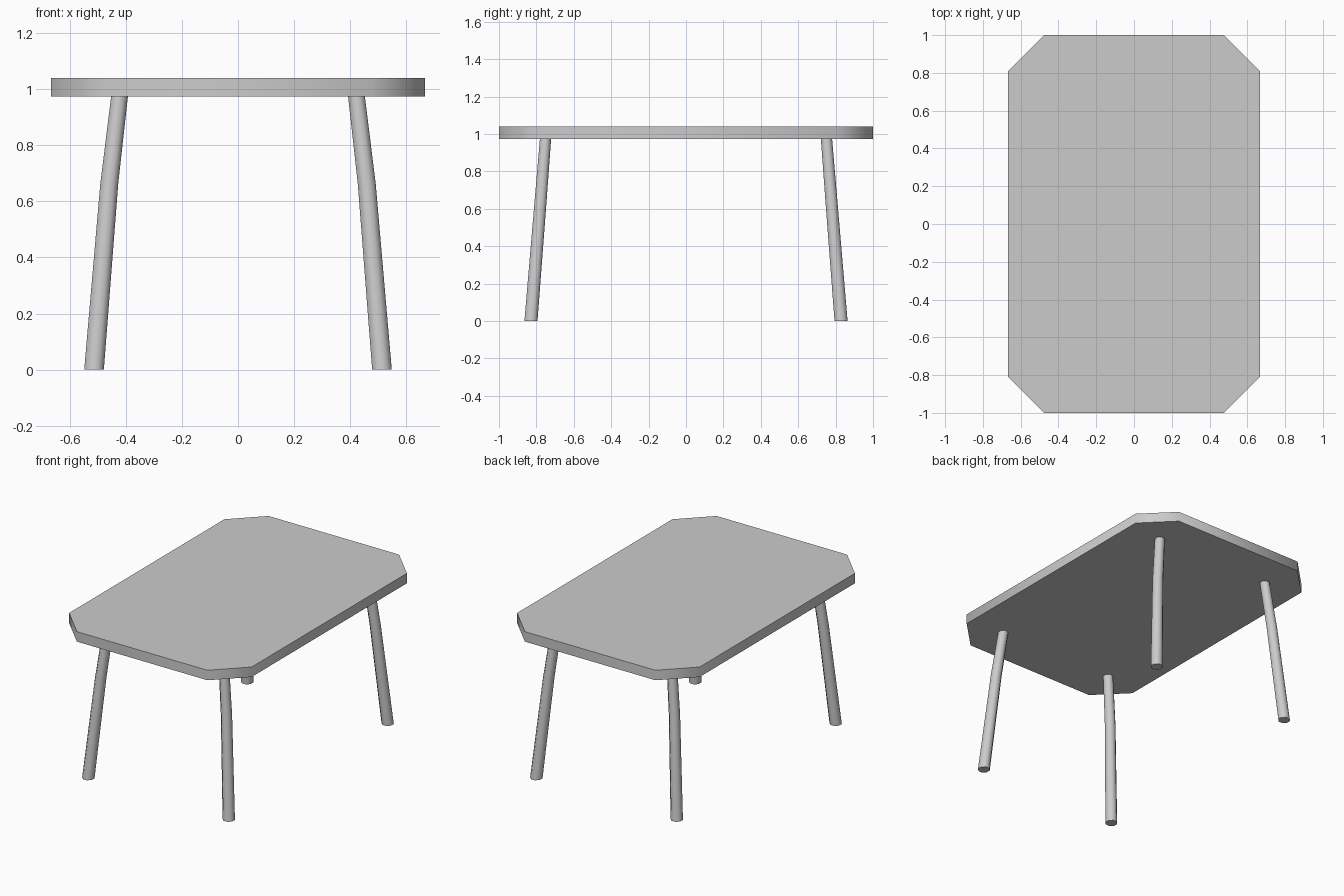
import bpy, bmesh, math
from mathutils import Vector

if "Cube" in bpy.data.objects:
    bpy.data.objects.remove(bpy.data.objects["Cube"])


def loft(name, rings):
    """Skin a list of matching point rings into a closed, capped solid."""
    bm = bmesh.new()
    loops = [[bm.verts.new(p) for p in ring] for ring in rings]
    n = len(loops[0])
    for a, b in zip(loops, loops[1:]):
        for i in range(n):
            j = (i + 1) % n
            bm.faces.new((a[i], a[j], b[j], b[i]))
    bm.faces.new(loops[0][::-1])
    bm.faces.new(loops[-1])
    bmesh.ops.recalc_face_normals(bm, faces=bm.faces)
    mesh = bpy.data.meshes.new(name)
    bm.to_mesh(mesh)
    bm.free()
    obj = bpy.data.objects.new(name, mesh)
    bpy.context.collection.objects.link(obj)
    bpy.ops.object.select_all(action='DESELECT')
    obj.select_set(True)
    bpy.context.view_layer.objects.active = obj
    bpy.ops.object.shade_smooth_by_angle(angle=math.radians(50))
    return obj


# Tabletop: rectangle with clipped corners
HX, HY, CUT = 0.667, 1.0, 0.19
outline = []
for sx, sy in ((1, 1), (-1, 1), (-1, -1), (1, -1)):
    pair = [(sx * HX, sy * (HY - CUT)), (sx * (HX - CUT), sy * HY)]
    outline += pair if sx * sy > 0 else pair[::-1]
loft("tabletop", [[(x, y, z) for x, y in outline] for z in (0.974, 1.04)])

# Legs: splayed, tapered, slightly bent octagonal posts (x, y, z, half width)
PATH = [(0.513, 0.829, 0.0, 0.035), (0.459, 0.776, 0.66, 0.032),
        (0.422, 0.751, 0.975, 0.030)]
SIDES = 8


def leg_ring(x, y, z, half):
    r = half / math.cos(math.pi / SIDES)
    angles = [(i + 0.5) * math.tau / SIDES for i in range(SIDES)]
    return [Vector((x + r * math.cos(a), y + r * math.sin(a), z)) for a in angles]


for side, sx in (("left", -1), ("right", 1)):
    for end, sy in (("front", -1), ("back", 1)):
        loft(f"{end}_{side}_leg",
             [leg_ring(sx * x, sy * y, z, h) for x, y, z, h in PATH])
